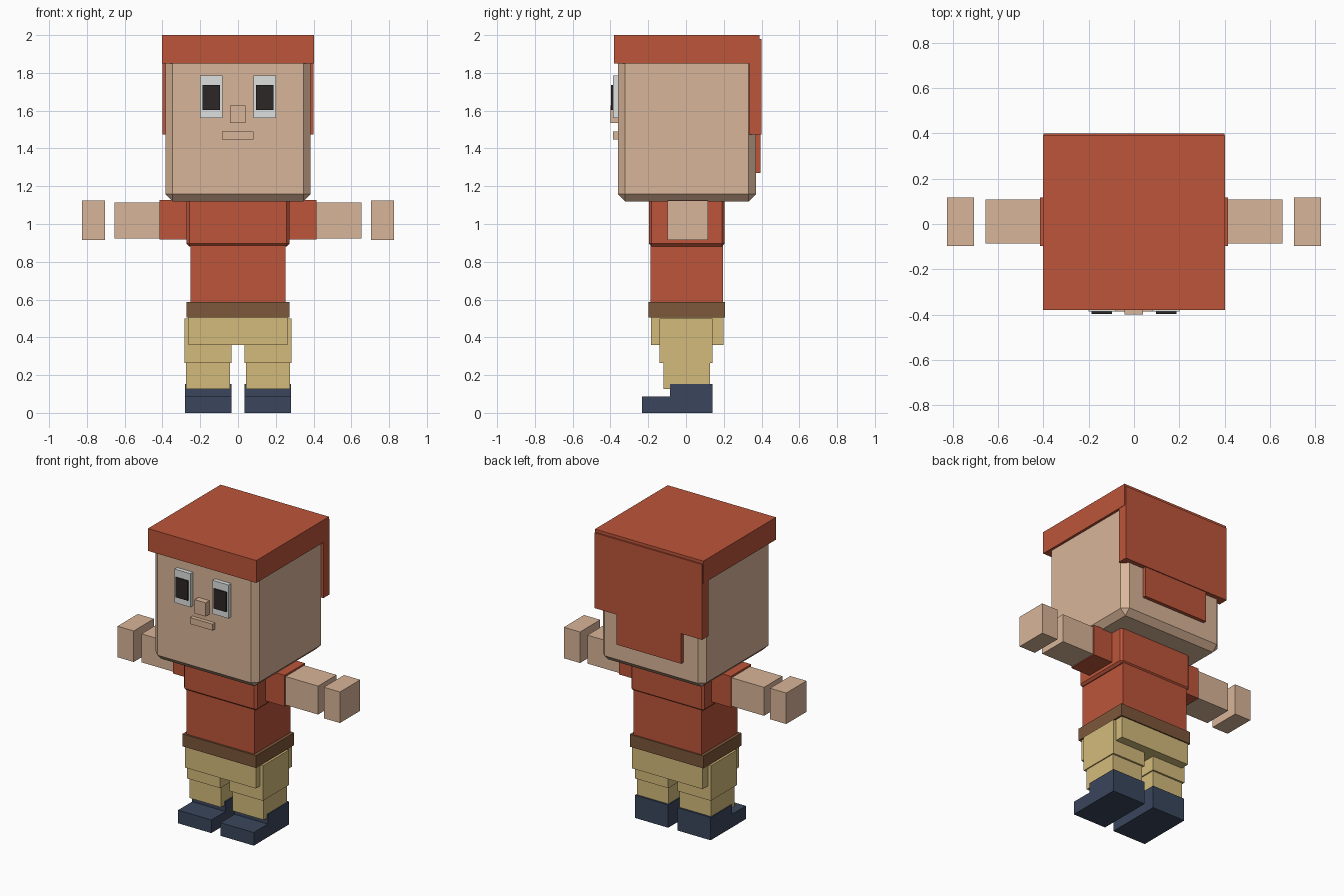
import bpy, bmesh

if "Cube" in bpy.data.objects:
    bpy.data.objects.remove(bpy.data.objects["Cube"])


def material(name, rgb):
    m = bpy.data.materials.new(name)
    m.diffuse_color = (*rgb, 1)
    m.use_nodes = True
    m.node_tree.nodes["Principled BSDF"].inputs["Base Color"].default_value = m.diffuse_color
    return m


RED = material("rust_red", (0.508, 0.091, 0.042))
SKIN = material("skin", (0.694, 0.462, 0.314))
KHAKI = material("khaki", (0.658, 0.497, 0.198))
NAVY = material("navy", (0.042, 0.061, 0.107))
BROWN = material("belt_brown", (0.205, 0.095, 0.042))
WHITE = material("eye_white", (0.738, 0.753, 0.753))
DARK = material("pupil_dark", (0.027, 0.02, 0.02))


def box(name, mat, x, y, z, chamfer=0):
    """Box from (min, max) ranges; chamfer cuts every edge not on the top."""
    bm = bmesh.new()
    bmesh.ops.create_cube(bm, size=1)
    for v in bm.verts:
        v.co = [r[1] if c > 0 else r[0] for c, r in zip(v.co, (x, y, z))]
    if chamfer:
        edges = [e for e in bm.edges if min(v.co.z for v in e.verts) < z[1] - 1e-4]
        bmesh.ops.bevel(bm, geom=edges, offset=chamfer, segments=1, affect='EDGES')
    mesh = bpy.data.meshes.new(name)
    bm.to_mesh(mesh)
    bm.free()
    mesh.materials.append(mat)
    ob = bpy.data.objects.new(name, mesh)
    bpy.context.collection.objects.link(ob)
    return ob


def pair(name, mat, x, y, z):
    """The same box on both sides of the body."""
    box("left_" + name, mat, x, y, z)
    box("right_" + name, mat, (-x[1], -x[0]), y, z)


# Head and hair
box("head", SKIN, (-0.385, 0.385), (-0.36, 0.37), (1.12, 1.93), 0.038)
box("hair_cap", RED, (-0.402, 0.402), (-0.38, 0.39), (1.85, 2.0))
box("hair_back", RED, (-0.4, 0.4), (0.333, 0.4), (1.475, 1.98))
box("hair_nape", RED, (-0.24, 0.24), (0.34, 0.394), (1.27, 1.5))

# Face
pair("eye", WHITE, (0.082, 0.2), (-0.387, -0.35), (1.56, 1.785))
pair("pupil", DARK, (0.096, 0.188), (-0.396, -0.38), (1.603, 1.735))
box("nose", SKIN, (-0.042, 0.04), (-0.4, -0.35), (1.535, 1.627))
box("mouth", SKIN, (-0.085, 0.082), (-0.386, -0.35), (1.447, 1.49))

# Torso
box("chest", RED, (-0.272, 0.272), (-0.197, 0.205), (0.882, 1.122), 0.014)
box("waist", RED, (-0.252, 0.252), (-0.187, 0.197), (0.58, 0.9))
box("belt", BROWN, (-0.273, 0.273), (-0.199, 0.206), (0.505, 0.588))
box("pelvis", KHAKI, (-0.262, 0.262), (-0.186, 0.198), (0.36, 0.51))

# Arms
pair("sleeve", RED, (0.255, 0.415), (-0.098, 0.116), (0.917, 1.126))
pair("forearm", SKIN, (0.4, 0.655), (-0.087, 0.109), (0.923, 1.114))
pair("hand", SKIN, (0.705, 0.825), (-0.098, 0.116), (0.916, 1.124))

# Legs and shoes
pair("thigh", KHAKI, (0.034, 0.282), (-0.14, 0.14), (0.265, 0.5))
pair("shin", KHAKI, (0.042, 0.275), (-0.12, 0.128), (0.127, 0.28))
pair("shoe_heel", NAVY, (0.034, 0.281), (-0.085, 0.14), (0.0, 0.153))
pair("shoe_toe", NAVY, (0.034, 0.281), (-0.234, -0.085), (0.0, 0.088))
